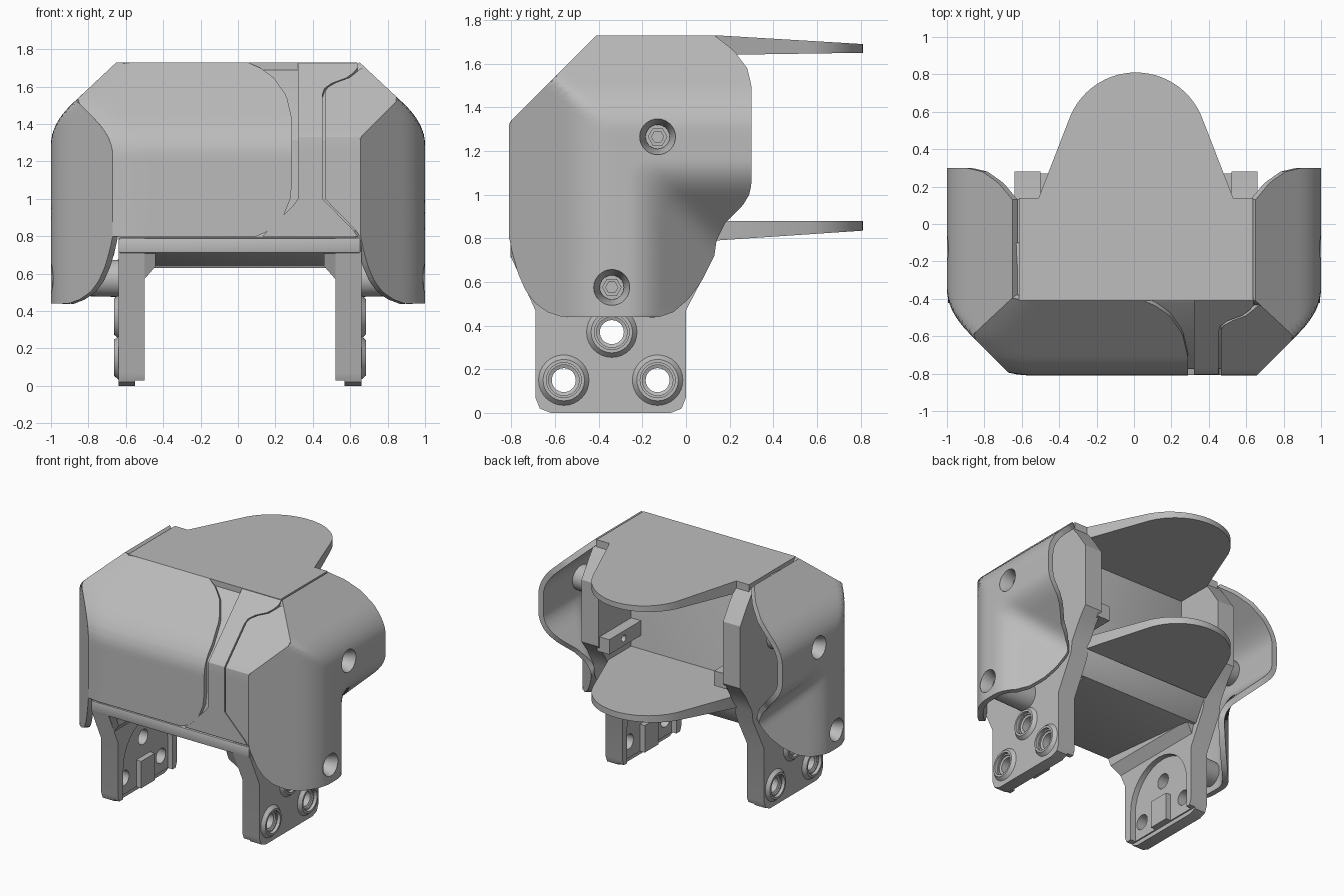
import bpy, bmesh, math
from mathutils import Vector

cube = bpy.data.objects.get("Cube")
if cube:
    bpy.data.objects.remove(cube)

grey = bpy.data.materials.new("plain grey")
grey.use_nodes = True
grey.diffuse_color = (0.5, 0.5, 0.5, 1)
grey.node_tree.nodes["Principled BSDF"].inputs["Base Color"].default_value = (0.5, 0.5, 0.5, 1)


def make(name, bm):
    mesh = bpy.data.meshes.new(name)
    bm.to_mesh(mesh)
    bm.free()
    mesh.materials.append(grey)
    ob = bpy.data.objects.new(name, mesh)
    bpy.context.collection.objects.link(ob)
    return ob


def bake(ob, cutters=()):
    """Cut holes, apply all modifiers, then drop the cutters."""
    for c in cutters:
        c.hide_render = True
        mod = ob.modifiers.new("cut", 'BOOLEAN')
        mod.operation, mod.object, mod.solver = 'DIFFERENCE', c, 'EXACT'
    graph = bpy.context.evaluated_depsgraph_get()
    graph.update()
    mesh = bpy.data.meshes.new_from_object(ob.evaluated_get(graph))
    ob.modifiers.clear()
    ob.data = mesh
    for c in cutters:
        bpy.data.objects.remove(c)
    return ob


def prism(name, pts, axis, a, b):
    """Extrude a 2D outline along x, y or z, from a to b."""
    place = {'x': lambda p, t: (t, p[0], p[1]), 'y': lambda p, t: (p[0], t, p[1]),
             'z': lambda p, t: (p[0], p[1], t)}[axis]
    bm = bmesh.new()
    low = [bm.verts.new(place(p, a)) for p in pts]
    high = [bm.verts.new(place(p, b)) for p in pts]
    bm.faces.new(low)
    bm.faces.new(high[::-1])
    for i in range(len(pts)):
        j = (i + 1) % len(pts)
        bm.faces.new((low[i], high[i], high[j], low[j]))
    bmesh.ops.recalc_face_normals(bm, faces=bm.faces)
    return make(name, bm)


def lathe(name, profile, y, z, side, n=32):
    """Revolve a closed (radius, x) profile about an x-parallel axis."""
    bm = bmesh.new()
    rings = []
    for i in range(n):
        a = math.tau * i / n
        rings.append([bm.verts.new((side * x, y + r * math.cos(a), z + r * math.sin(a)))
                      for r, x in profile])
    m = len(profile)
    for i in range(n):
        p, q = rings[i], rings[(i + 1) % n]
        for k in range(m):
            l = (k + 1) % m
            if profile[k][0] + profile[l][0] > 0:
                bm.faces.new((p[k], p[l], q[l], q[k]))
    bmesh.ops.remove_doubles(bm, verts=bm.verts, dist=1e-5)
    bmesh.ops.recalc_face_normals(bm, faces=bm.faces)
    return make(name, bm)


def rod(name, r, a, b, y, z, side):
    return lathe(name, [(0, a), (r, a), (r, b), (0, b)], y, z, side)


def sheet(name, fn, zs, cols, outward, thick):
    """Grid surface fn(u, z) thickened away from the outward side."""
    bm = bmesh.new()
    grid = [[bm.verts.new(fn(i / cols, z)) for i in range(cols + 1)] for z in zs]
    for r, s in zip(grid, grid[1:]):
        for i in range(cols):
            bm.faces.new((r[i], r[i + 1], s[i + 1], s[i]))
    bm.normal_update()
    total = sum((f.normal * f.calc_area() for f in bm.faces), Vector())
    if total.dot(Vector(outward)) < 0:
        bmesh.ops.reverse_faces(bm, faces=bm.faces)
    ob = make(name, bm)
    mod = ob.modifiers.new("thickness", 'SOLIDIFY')
    mod.thickness, mod.offset = thick, -1
    return ob


def curve(pts, t):
    """Piecewise linear lookup."""
    for (a, u), (b, v) in zip(pts, pts[1:]):
        if t <= b:
            return u + (v - u) * max(0, t - a) / (b - a)
    return pts[-1][1]


def soft_min(a, b, k):
    h = max(k - abs(a - b), 0) / k
    return min(a, b) - h * h * k / 4


# Side cover shape: edges by height, and outer surface
FRONT = [(0.44, -0.57), (0.46, -0.63), (0.5, -0.69), (0.56, -0.735), (0.64, -0.77),
         (0.73, -0.795), (0.8, -0.81)]
BACK = [(0.44, -0.12), (0.46, -0.06), (0.52, 0.01), (0.6, 0.07), (0.72, 0.13), (0.79, 0.14),
        (0.87, 0.18), (0.95, 0.26), (1.0, 0.29), (1.05, 0.3), (1.5, 0.3), (1.58, 0.28),
        (1.66, 0.22), (1.73, 0.13)]


def front(z, side):
    """The right side has the softer bends."""
    return -soft_min(-curve(FRONT, z), 2.14 - z, 0.1 if side < 0 else 0.01)


def cover_front(z, side):
    return front(z, side) + (0.015 if side < 0 else 0)


def outer(y, z):
    slopes = soft_min(1.465 + y, 0.65 + 1.07 * (1.73 - z), 0.03)
    notch = -soft_min(0.19 + y - 1, 1.08 - z - 1, 0.1)
    return soft_min(soft_min(1, slopes, 0.12), notch, 0.08)


def edge(z, side):
    return side * outer(cover_front(z, side), z)


def rows(a, b, n):
    return [a + (b - a) * i / n for i in range(n + 1)]


SCREWS = [(-0.13, 1.265), (-0.34, 0.575)]
BOLTS = [(-0.56, 0.15), (-0.13, 0.15), (-0.34, 0.37)]
frame = []

# Solid centre of the frame, set back behind the front panels
body = prism("frame_body", [(-0.1, 1.71), (-0.41, 1.69), (-0.775, 1.32), (-0.775, 0.79),
                            (-0.805, 0.79), (-0.805, 0.71), (0.05, 0.63), (0.14, 0.79),
                            (-0.1, 0.85)], 'x', -0.645, 0.645)
bev = body.modifiers.new("bevel", 'BEVEL')
bev.width, bev.segments = 0.008, 2
frame.append(bake(body))

# Top and bottom plates with rounded rear tongues
arc = [(0.38 * math.cos(math.radians(a)), 0.43 + 0.38 * math.sin(math.radians(a)))
       for a in range(20, 161, 5)]
for name, start, wide, lo, hi, lo_end, hi_end in (
        ("top_plate", -0.41, 0.625, 1.64, 1.73, 1.65, 1.69),
        ("bottom_plate", -0.2, 0.52, 0.79, 0.88, 0.835, 0.88)):
    outline = [(wide, start), (wide, 0.14), (0.52, 0.14)] if wide > 0.6 else [(wide, start), (0.52, 0.14)]
    outline = outline + arc + [(-x, y) for x, y in reversed(outline)]
    plate = prism(name, outline, 'z', lo, hi)
    for v in plate.data.vertices:
        t = max(0, v.co.y - 0.14) / 0.67
        v.co.z += t * (hi_end - hi if v.co.z > (lo + hi) / 2 else lo_end - lo)
    frame.append(plate)

for side, word in ((1, "left"), (-1, "right")):
    # Side wall with leg
    leg = prism(word + "_wall_and_leg", [
        (-0.41, 1.69), (-0.77, 1.32), (-0.77, 0.79), (-0.8, 0.79), (-0.8, 0.71), (-0.69, 0.47),
        (-0.69, 0.07), (-0.67, 0.02), (-0.62, 0), (-0.07, 0), (-0.02, 0.02), (0, 0.07), (0, 0.47),
        (0.13, 0.72), (0.14, 0.8), (0.22, 0.94), (0.28, 1.02), (0.28, 1.48), (0.2, 1.6),
        (0.13, 1.69)], 'x', side * 0.51, side * 0.65)
    cuts = [rod("bolt_cutter", 0.07, 0.4, 0.8, y, z, side) for y, z in BOLTS]
    arch = [(-0.34 + 0.29 * math.cos(math.pi * i / 16), 0.25 + 0.29 * math.sin(math.pi * i / 16))
            for i in range(17)]
    cuts.append(prism("arch_cutter", arch + [(-0.63, 0.03), (-0.05, 0.03)], 'x',
                      side * 0.45, side * 0.55))
    cuts.append(prism("foot_cutter", [(-0.8, -0.1), (0.1, -0.1), (0.1, 0.03), (-0.8, 0.03)], 'x',
                      side * 0.45, side * 0.56))
    frame.append(bake(leg, cuts))
    frame.append(prism(word + "_leg_block", [(-0.42, 0.03), (-0.26, 0.03), (-0.26, 0.23),
                                             (-0.42, 0.23)], 'x', side * 0.51, side * 0.59))
    for y, z in BOLTS:
        frame.append(lathe(word + "_leg_bushing", [
            (0.055, 0.55), (0.055, 0.635), (0.08, 0.645), (0.08, 0.674), (0.095, 0.674),
            (0.12, 0.645), (0.12, 0.625), (0.072, 0.625), (0.072, 0.55)], y, z, side))

    # Gusset between leg and body
    gusset = prism(word + "_gusset", [(side * x, z) for x, z in (
        (0.52, 0.56), (0.45, 0.64), (0.45, 0.72), (0.52, 0.72))], 'y', -0.8, 0.05)
    for v in gusset.data.vertices:
        if v.co.z < 0.7:
            v.co.y += (0.71 - v.co.z) * (0.46 if v.co.y < -0.5 else -0.3)
    frame.append(gusset)

    # Inner rail with a small hole
    rail = prism(word + "_rail", [(-0.12, 0.98), (0.27, 0.98), (0.27, 1.09), (-0.12, 1.09)], 'x',
                 side * 0.43, side * 0.53)
    frame.append(bake(rail, [rod("rail_cutter", 0.025, 0.4, 0.51, 0.1, 1.035, side)]))

    # Outer side cover
    def cover_point(u, z):
        a, b = cover_front(z, side), curve(BACK, z)
        y = a + (b - a) * u
        return (side * outer(y, z), y, z)

    cover = sheet(word + "_cover", cover_point, rows(0.44, 1.73, 60), 44, (side, 0, 0), 0.04)
    bake(cover, [rod("screw_cutter", 0.082, 0.8, 1.2, y, z, side) for y, z in SCREWS])

    # Standoffs with recessed screws
    for y, z in SCREWS:
        lathe(word + "_standoff", [(0, 0.9), (0.055, 0.9), (0.055, 0.925), (0.082, 0.995),
                                   (0.092, 0.94), (0.1, 0.62), (0, 0.62)], y, z, side)
        lathe(word + "_screw", [(0.028, 0.9), (0.028, 0.922), (0.045, 0.922), (0.045, 0.89),
                                (0.028, 0.89)], y, z, side, 6)

# Whole inner frame sits slightly to the left
for ob in frame:
    ob.location.x = 0.01

# Front panels that continue the covers, with a raised rib between them
WIDE_END = [(0.8, 0.1), (0.83, 0.17), (0.9, 0.24), (1.0, 0.28), (1.1, 0.29), (1.42, 0.29),
            (1.55, 0.26), (1.65, 0.19), (1.7, 0.12), (1.73, 0.05)]
RIB_START = [(0.79, 0.12), (0.99, 0.32)]
SLIM_END = [(0.8, 0.66), (1.0, 0.465), (1.58, 0.465), (1.61, 0.49), (1.65, 0.6), (1.7, 0.66)]


def wide_point(u, z):
    x = edge(z, -1)
    return (x + (curve(WIDE_END, z) - x) * u, front(z, -1) + 0.015 * max(0, 1 - u * 6) ** 2, z)


def slim_point(u, z):
    x = min(curve(SLIM_END, z), edge(z, 1) - 0.004)
    return (x + (edge(z, 1) - x) * u, front(z, 1), z)


def rib_point(u, z):
    a, b = curve(RIB_START, z), min(curve(SLIM_END, z) - 0.012, 0.64)
    return (a + (b - a) * u, front(z, 1) + 0.004, z)


for name, point, top, cols in (("wide_front_panel", wide_point, 1.73, 24),
                               ("slim_front_panel", slim_point, 1.7, 4),
                               ("centre_rib", rib_point, 1.73, 4)):
    bake(sheet(name, point, rows(0.8, 1.33, 16) + rows(1.34, top, 14), cols, (0, -1, 0), 0.033))

# Smooth shading with crisp edges
for ob in bpy.context.scene.objects:
    if ob.type == 'MESH':
        ob.data.shade_smooth()
        ob.data.set_sharp_from_angle(angle=math.radians(30))
